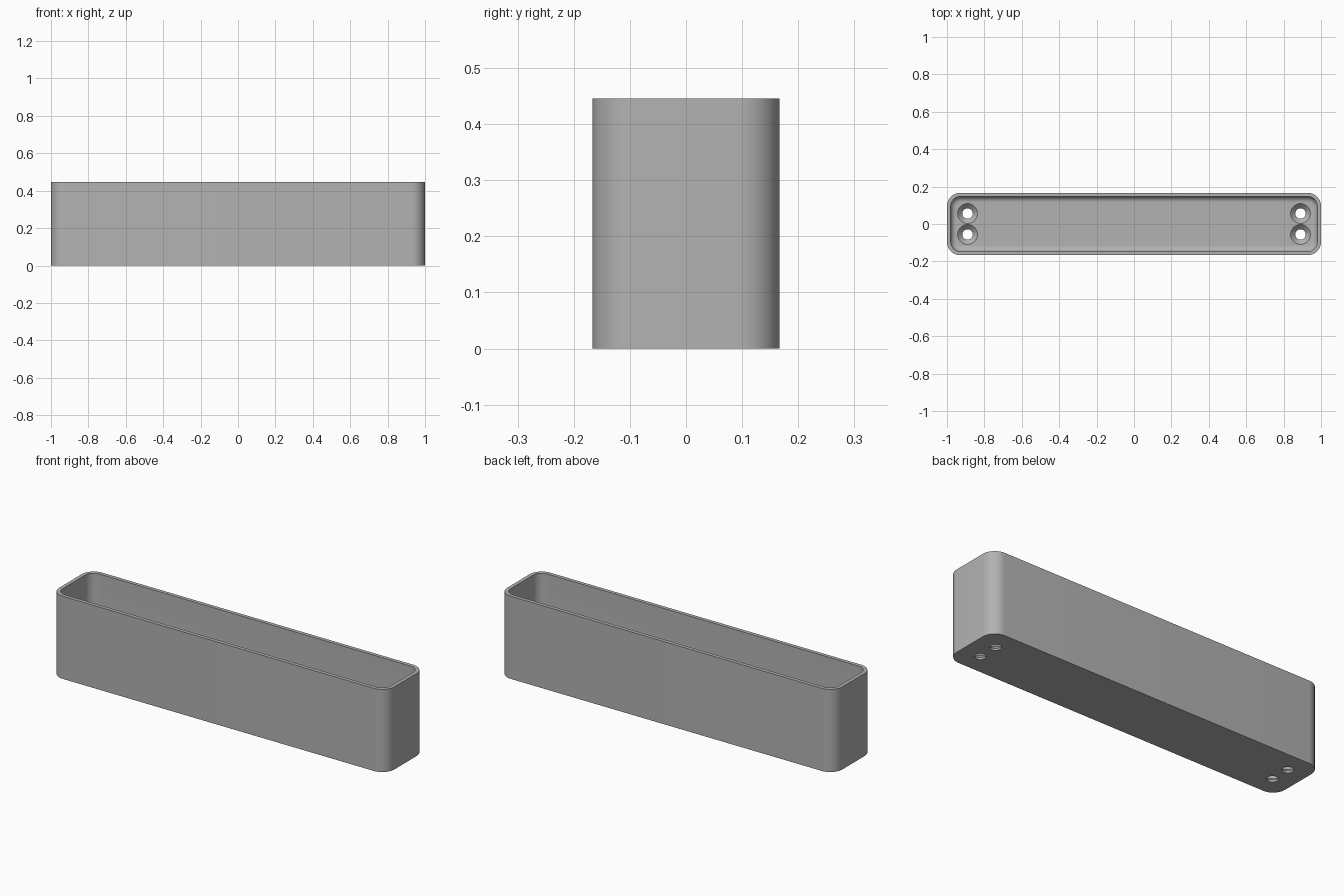
import bpy, bmesh
from math import sin, cos, pi

LENGTH, DEPTH, HEIGHT = 2.0, 0.334, 0.446
CORNER, WALL, FLOOR, FILLET = 0.072, 0.02, 0.035, 0.03
STEPS = 12

cube = bpy.data.objects.get("Cube")
if cube:
    bpy.data.objects.remove(cube, do_unlink=True)

grey = bpy.data.materials.new("plain grey")
grey.use_nodes = True
colour = (0.45, 0.45, 0.45, 1)
grey.diffuse_color = colour
grey.node_tree.nodes["Principled BSDF"].inputs["Base Color"].default_value = colour


def rounded_ring(inset, z):
    """Rounded rectangle, inset from the outer outline."""
    r = CORNER - inset
    cx, cy = LENGTH / 2 - CORNER, DEPTH / 2 - CORNER
    points = []
    for quarter, (sx, sy) in enumerate([(1, 1), (-1, 1), (-1, -1), (1, -1)]):
        for i in range(STEPS + 1):
            a = (quarter + i / STEPS) * pi / 2
            points.append((sx * cx + r * cos(a), sy * cy + r * sin(a), z))
    return points


def circle_ring(x, y, radius, z):
    turns = [2 * pi * i / 32 for i in range(32)]
    return [(x + radius * cos(a), y + radius * sin(a), z) for a in turns]


def loft(name, rings):
    """Closed solid skinned through a stack of rings."""
    bm = bmesh.new()
    loops = [[bm.verts.new(p) for p in ring] for ring in rings]
    n = len(loops[0])
    for low, high in zip(loops, loops[1:]):
        for i in range(n):
            j = (i + 1) % n
            bm.faces.new((low[i], low[j], high[j], high[i]))
    bm.faces.new(loops[0][::-1])
    bm.faces.new(loops[-1])
    bmesh.ops.recalc_face_normals(bm, faces=bm.faces)
    mesh = bpy.data.meshes.new(name)
    bm.to_mesh(mesh)
    bm.free()
    mesh.materials.append(grey)
    obj = bpy.data.objects.new(name, mesh)
    bpy.context.collection.objects.link(obj)
    return obj


# Tray: outer wall, flat rim, inner wall, filleted floor
rings = [rounded_ring(0, 0), rounded_ring(0, HEIGHT), rounded_ring(WALL, HEIGHT)]
for i in range(9):
    a = i / 8 * pi / 2
    rings.append(rounded_ring(WALL + FILLET * (1 - cos(a)),
                              FLOOR + FILLET * (1 - sin(a))))
tray = loft("tray", rings)
bpy.context.view_layer.objects.active = tray
tray.select_set(True)

# Countersunk screw holes, a pair at each end
for x in (-0.89, 0.89):
    for y in (-0.056, 0.056):
        cutter = loft("hole_cutter", [
            circle_ring(x, y, 0.028, -0.02),
            circle_ring(x, y, 0.028, FLOOR - 0.025),
            circle_ring(x, y, 0.053, FLOOR),
            circle_ring(x, y, 0.053, FLOOR + 0.05)])
        cutter.hide_render = True
        cut = tray.modifiers.new("hole", "BOOLEAN")
        cut.operation, cut.solver, cut.object = "DIFFERENCE", "EXACT", cutter
        bpy.ops.object.modifier_apply(modifier=cut.name)
        bpy.data.objects.remove(cutter, do_unlink=True)

bpy.ops.object.shade_smooth_by_angle(angle=pi / 6)
